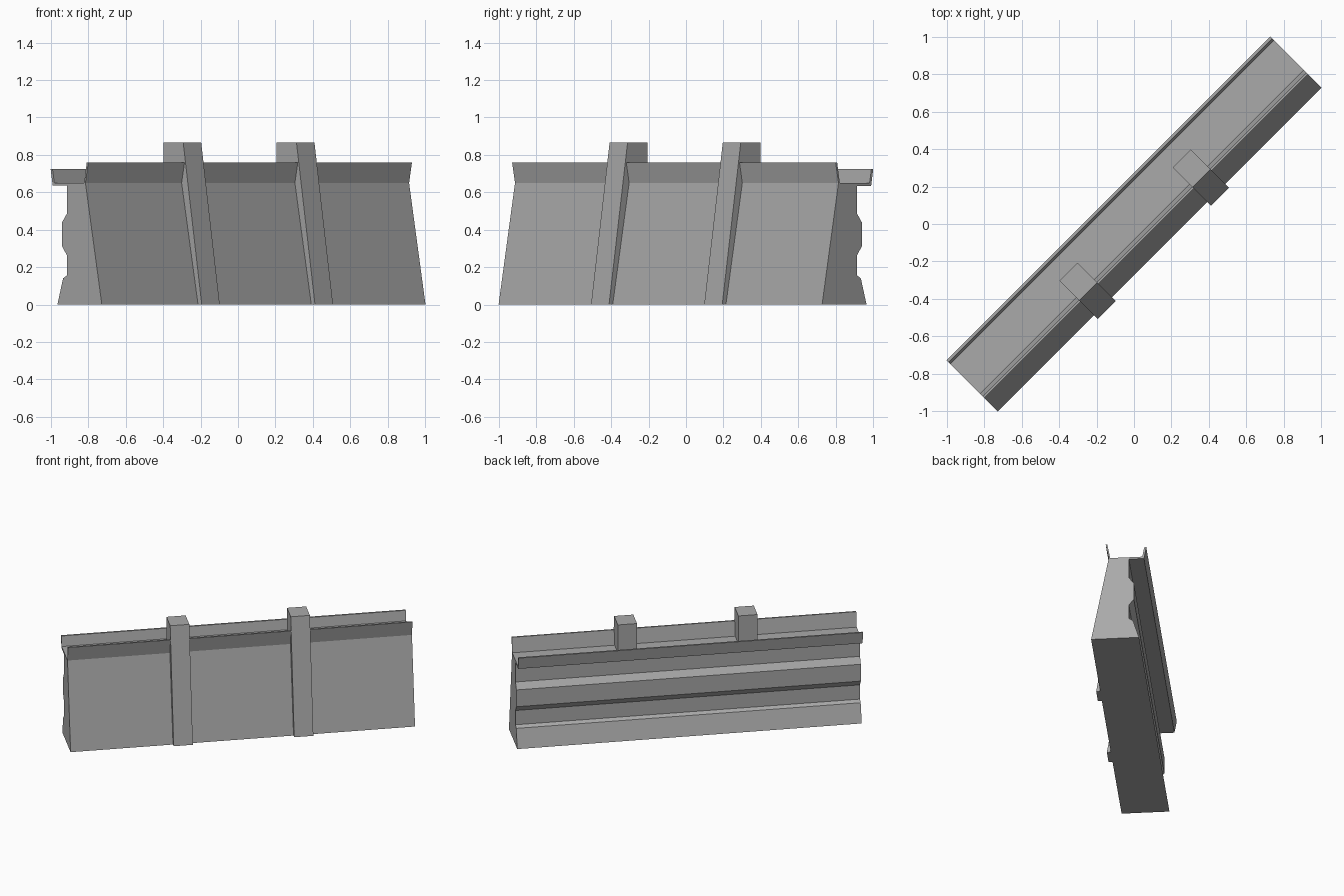
import bpy
import bmesh
from math import radians

cube = bpy.data.objects.get("Cube")
if cube:
    bpy.data.objects.remove(cube, do_unlink=True)

# One plain grey for the whole model
grey = bpy.data.materials.new("concrete grey")
grey.use_nodes = True
colour = (0.4, 0.4, 0.4, 1)
grey.diffuse_color = colour
grey.node_tree.nodes["Principled BSDF"].inputs["Base Color"].default_value = colour


def extrude_profile(name, profile, centre, length):
    """Sweep a (depth, height) outline along the wall, which runs diagonally."""
    bm = bmesh.new()
    start = centre - length / 2
    face = bm.faces.new([bm.verts.new((start, -d, z)) for d, z in profile])
    swept = bmesh.ops.extrude_face_region(bm, geom=[face])["geom"]
    moved = [v for v in swept if isinstance(v, bmesh.types.BMVert)]
    bmesh.ops.translate(bm, verts=moved, vec=(length, 0, 0))
    bmesh.ops.recalc_face_normals(bm, faces=bm.faces)
    mesh = bpy.data.meshes.new(name)
    bm.to_mesh(mesh)
    bm.free()
    mesh.materials.append(grey)
    obj = bpy.data.objects.new(name, mesh)
    obj.rotation_euler.z = radians(45)
    bpy.context.collection.objects.link(obj)
    return obj


# Wall section: sloped outer face, flared parapet, walkway trough, ribbed back
wall_profile = [
    (0.194, 0), (0.07, 0.65), (0.092, 0.76), (0.08, 0.76),   # outer face, front lip
    (0.06, 0.65), (-0.165, 0.65),                            # walkway floor
    (-0.179, 0.725), (-0.193, 0.725), (-0.177, 0.635),       # back lip
    (-0.071, 0.635), (-0.071, 0.485), (-0.106, 0.44),        # rib
    (-0.106, 0.31), (-0.071, 0.265),
    (-0.071, 0.155), (-0.099, 0.14), (-0.142, 0),            # footing
]
extrude_profile("wall", wall_profile, 0, 2.446)

# Buttresses: sloped strap on the outer face with a block standing on the walkway
buttress_profile = [
    (0.222, 0), (0.082, 0.865), (-0.068, 0.865),
    (-0.068, 0.645), (0.05, 0.645), (0.17, 0),
]
for side, s in (("left", 1), ("right", -1)):
    extrude_profile(side + "_buttress", buttress_profile, s * 0.428, 0.136)
